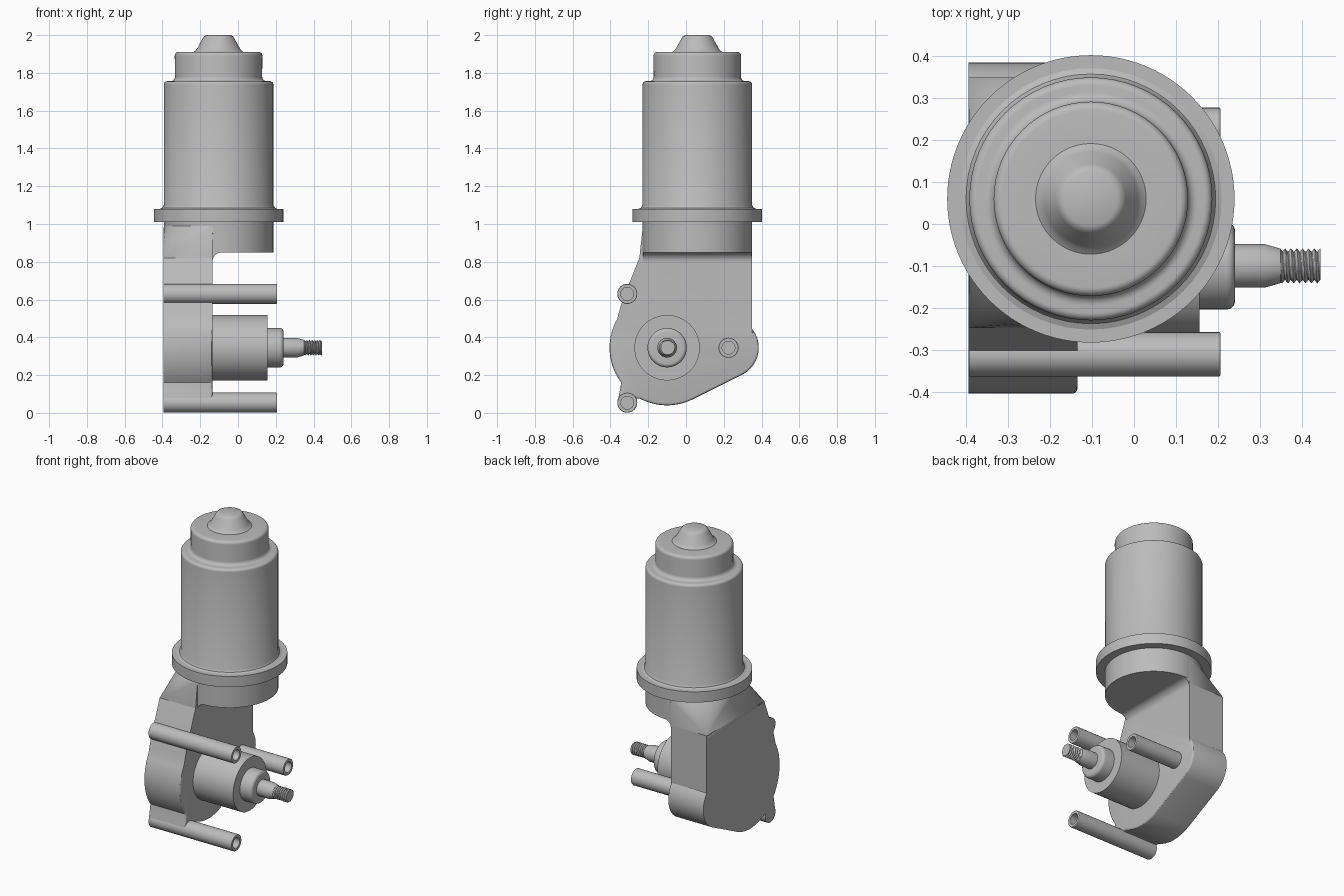
import bpy, bmesh, math
from mathutils import Matrix, Vector

cube = bpy.data.objects.get("Cube")
if cube:
    bpy.data.objects.remove(cube)

metal = bpy.data.materials.new("grey_metal")
metal.use_nodes = True
GREY = (0.5, 0.5, 0.5, 1)
metal.diffuse_color = GREY
metal.node_tree.nodes["Principled BSDF"].inputs["Base Color"].default_value = GREY

MOTOR = (-0.103, 0.06)          # motor axis in x, y
GEAR = (-0.1, 0.345)            # output shaft axis in y, z
LOBE = (0.225, 0.345)           # side lobe axis in y, z
BACK, FACE = -0.395, -0.135     # gearbox slab in x
SHOULDER = 0.82                 # top of the slab


def finish(name, bm, angle=30):
    bmesh.ops.recalc_face_normals(bm, faces=bm.faces[:])
    mesh = bpy.data.meshes.new(name)
    bm.to_mesh(mesh)
    bm.free()
    mesh.materials.append(metal)
    obj = bpy.data.objects.new(name, mesh)
    bpy.context.collection.objects.link(obj)
    bpy.ops.object.select_all(action='DESELECT')
    obj.select_set(True)
    bpy.context.view_layer.objects.active = obj
    bpy.ops.object.shade_smooth_by_angle(angle=math.radians(angle))
    return obj


def lathe(name, profile, matrix, sides=64, angle=30):
    """Turn (radius, height) points around local z."""
    bm = bmesh.new()
    verts = [bm.verts.new((r, 0, h)) for r, h in profile]
    edges = [bm.edges.new(pair) for pair in zip(verts, verts[1:])]
    bmesh.ops.spin(bm, geom=verts + edges, cent=(0, 0, 0), axis=(0, 0, 1),
                   angle=math.tau, steps=sides, use_duplicate=False)
    bmesh.ops.remove_doubles(bm, verts=bm.verts[:], dist=1e-5)
    bm.transform(matrix)
    return finish(name, bm, angle)


def upright():
    return Matrix.Translation((*MOTOR, 0))


def sideways(y, z):
    return Matrix.Translation((0, y, z)) @ Matrix.Rotation(math.pi / 2, 4, 'Y')


def arc(centre, radius, start, end, steps):
    angles = [math.radians(start + (end - start) * i / steps) for i in range(steps + 1)]
    return [(centre[0] + radius * math.cos(a), centre[1] + radius * math.sin(a)) for a in angles]


def extrude(bm, points, offset):
    face = bm.faces.new([bm.verts.new(p) for p in points])
    new = bmesh.ops.extrude_face_region(bm, geom=[face])["geom"]
    bmesh.ops.translate(bm, vec=offset, verts=[v for v in new if isinstance(v, bmesh.types.BMVert)])


# Motor can with stepped, rounded cap and conical tip
can = [(0, 1.05), (0.29, 1.05), (0.312, 1.08), (0.298, 1.086), (0.29, 1.1)]
can += arc((0.272, 1.738), 0.018, 0, 90, 6)
can += arc((0.255, 1.78), 0.024, 270, 180, 6)
can += arc((0.212, 1.891), 0.02, 0, 90, 6)
can += [(0.132, 1.911), (0.12, 1.92), (0.112, 1.932), (0.083, 1.984)]
can += [(0.076, 1.994), (0.064, 2.0), (0, 2.0)]
lathe("motor_can", can, upright())

# Flange and gearbox neck
lathe("motor_flange", [(0, 1.01), (0.343, 1.01), (0.343, 1.08), (0, 1.08)], upright(), 96)
lathe("gearbox_neck", [(0, 0.85), (0.29, 0.85), (0.29, 1.02), (0, 1.02)], upright())

# Gearbox slab outline: lobe, worm wheel housing and lower post rib
outline = [(0.35, SHOULDER)]
outline += arc(LOBE, 0.16, 38.6, -63.5, 16)
outline += arc(GEAR, 0.305, -63.5, -112, 10)
outline += [(-0.245, 0.075), (-0.27, 0.078), (-0.31, 0.05), (-0.361, 0.06), (-0.352, 0.11), (-0.346, 0.14)]
outline += arc(GEAR, 0.305, 217, 150, 14)
outline += [(-0.35, 0.55), (-0.335, 0.6), (-0.247, SHOULDER)]
bm = bmesh.new()
extrude(bm, [(BACK, y, z) for y, z in outline], (FACE - BACK, 0, 0))
rim = [e for e in bm.edges
       if all(abs(v.co.x - FACE) < 1e-4 and v.co.z < 0.45 for v in e.verts)]
bmesh.ops.bevel(bm, geom=rim, offset=0.012, segments=3, profile=0.5, affect='EDGES')
finish("gearbox_slab", bm)

# Shoulder blending the square slab into the round neck
bm = bmesh.new()
for x in (BACK, FACE):
    for y in (-0.247, 0.35):
        bm.verts.new((x, y, SHOULDER))
        bm.verts.new((x, y, SHOULDER - 0.03))
for x, y in arc(MOTOR, 0.29, 96, 264, 32):
    bm.verts.new((x, y, 0.99))
hull = bmesh.ops.convex_hull(bm, input=bm.verts[:])
loose = {g for g in hull["geom_interior"] + hull["geom_unused"] if isinstance(g, bmesh.types.BMVert)}
bmesh.ops.delete(bm, geom=list(loose), context='VERTS')
finish("gearbox_shoulder", bm, 25)

# Rounded fillet under the neck
corner = [(FACE - 0.02, 0.852)] + arc((FACE + 0.05, 0.8), 0.05, 90, 180, 8) + [(FACE - 0.02, 0.8)]
bm = bmesh.new()
extrude(bm, [(x, -0.228, z) for x, z in corner], Vector((0, 0.576, 0)))
finish("neck_fillet", bm)

# Hollow mounting posts
post = [(0, BACK + 0.001), (0.053, BACK + 0.001), (0.053, 0.203), (0.051, 0.206),
        (0.034, 0.206), (0.034, 0.05), (0, 0.05)]
for name, y, z in (("upper_post", -0.311, 0.63), ("lower_post", -0.311, 0.054), ("side_post", *LOBE)):
    lathe(name, post, sideways(y, z), 32)

# Output boss, collar and shaft
lathe("output_boss", [(0, -0.16), (0.173, -0.16), (0.173, 0.156), (0, 0.156)], sideways(*GEAR))
collar = [(0, 0.15), (0.104, 0.15)] + arc((0.084, 0.221), 0.02, 0, 90, 6)
collar = [(r, h) for r, h in collar] + [(0, 0.241)]
lathe("output_collar", collar, sideways(*GEAR), 48)
lathe("output_shaft", [(0, 0.23), (0.052, 0.23), (0.052, 0.312), (0.041, 0.35), (0.034, 0.354),
                       (0.034, 0.443), (0, 0.443)], sideways(*GEAR), 48)

# Helical thread at the shaft end
PITCH, SIDES, STEPS = 0.014, 24, 52
bm = bmesh.new()
rings = []
for i in range(STEPS + 1):
    h = 0.35 + 0.095 * i / STEPS
    ring = []
    for j in range(SIDES):
        phase = (h / PITCH - j / SIDES) % 1
        r = 0.033 + 0.018 * min(phase, 1 - phase)
        a = math.tau * j / SIDES
        ring.append(bm.verts.new((r * math.cos(a), r * math.sin(a), h)))
    rings.append(ring)
for low, high in zip(rings, rings[1:]):
    for j in range(SIDES):
        k = (j + 1) % SIDES
        bm.faces.new((low[j], low[k], high[k], high[j]))
bm.faces.new(rings[0])
bm.faces.new(rings[-1])
bm.transform(sideways(*GEAR))
finish("shaft_thread", bm)
